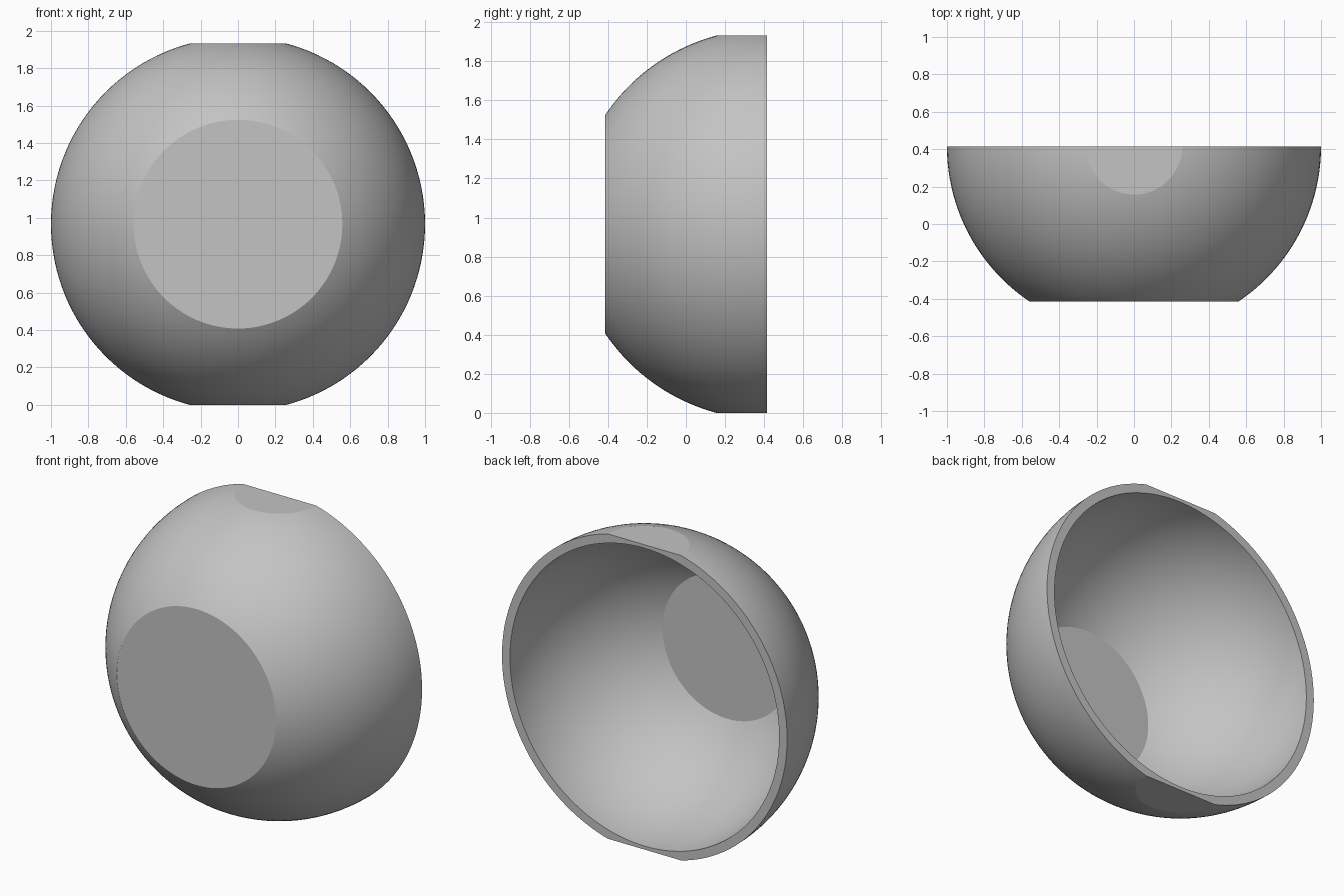
import bpy, bmesh, math
from mathutils import Matrix, Vector

if "Cube" in bpy.data.objects:
    bpy.data.objects.remove(bpy.data.objects["Cube"], do_unlink=True)

OUTER, INNER = 1.0, 0.944      # sphere radii of the shell
DEPTH = 0.83                   # rim plane to flat base
FLOOR = 0.002                  # very thin base disc
FLAT = 0.966                   # height of the top and bottom flats
SEGMENTS, RINGS = 128, 32


def arc(radius, depth):
    """Quarter-sphere profile from the rim to the given depth, ending on the axis."""
    end = math.asin(depth / radius)
    points = [Vector((radius * math.cos(end * i / RINGS),
                      -radius * math.sin(end * i / RINGS), 0))
              for i in range(RINGS + 1)]
    return points + [Vector((0, -depth, 0))]


# Closed shell profile, turned around the y axis
profile = list(reversed(arc(OUTER, DEPTH))) + arc(INNER, DEPTH - FLOOR)
bm = bmesh.new()
verts = [bm.verts.new(p) for p in profile]
edges = [bm.edges.new(pair) for pair in zip(verts, verts[1:])]
bmesh.ops.spin(bm, geom=verts + edges, cent=(0, 0, 0), axis=(0, 1, 0),
               angle=2 * math.pi, steps=SEGMENTS)
bmesh.ops.remove_doubles(bm, verts=bm.verts[:], dist=0.0003)

# Slice the flats on top and bottom and cap them
for side in (1, -1):
    bmesh.ops.bisect_plane(bm, geom=bm.verts[:] + bm.edges[:] + bm.faces[:],
                           plane_co=(0, 0, side * FLAT), plane_no=(0, 0, side),
                           clear_outer=True)
    rim = [e for e in bm.edges if e.is_boundary]
    bmesh.ops.holes_fill(bm, edges=rim, sides=0)
bmesh.ops.recalc_face_normals(bm, faces=bm.faces[:])
bm.transform(Matrix.Translation((0, DEPTH / 2, FLAT)))

mesh = bpy.data.meshes.new("bowl_shell")
bm.to_mesh(mesh)
bm.free()
bowl = bpy.data.objects.new("bowl_shell", mesh)
bpy.context.collection.objects.link(bowl)

# Plain grey material
grey = bpy.data.materials.new("plain_grey")
grey.use_nodes = True
colour = (0.55, 0.55, 0.55, 1)
grey.diffuse_color = colour
grey.node_tree.nodes["Principled BSDF"].inputs["Base Color"].default_value = colour
mesh.materials.append(grey)

# Smooth curved walls, crisp flats and rim
bpy.ops.object.select_all(action="DESELECT")
bowl.select_set(True)
bpy.context.view_layer.objects.active = bowl
bpy.ops.object.shade_smooth_by_angle(angle=math.radians(10))
